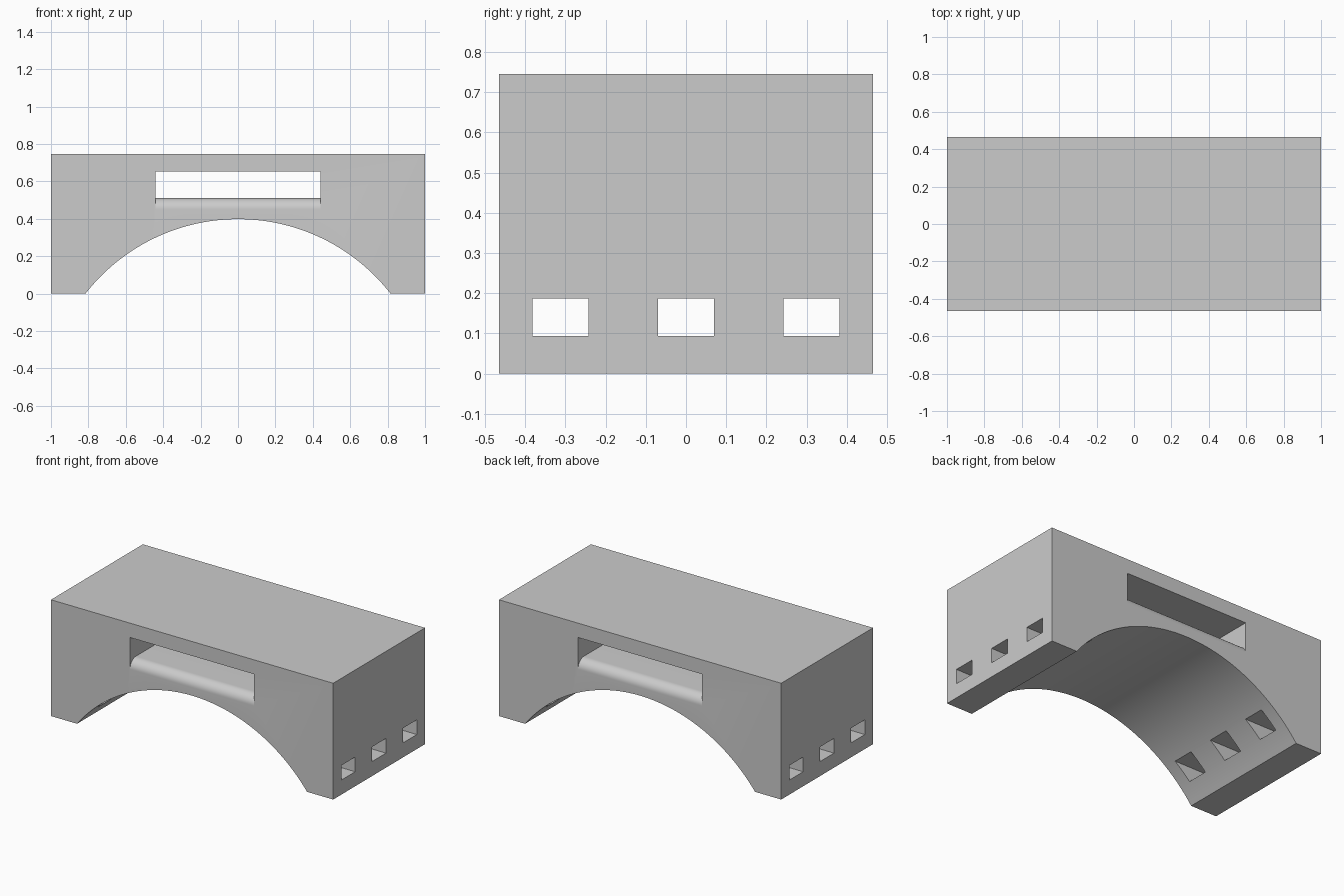
import bpy
import bmesh
from math import sin, cos, pi, asin, radians

if "Cube" in bpy.data.objects:
    bpy.data.objects.remove(bpy.data.objects["Cube"], do_unlink=True)

DEPTH = 0.465      # half depth along y
HEIGHT = 0.745
ARCH_X, ARCH_Z = 0.815, 0.398
SLOT_X, SLOT_LOW, SLOT_TOP = 0.44, 0.51, 0.653
LIP = 0.06         # rounding of the slot's lower edges

grey = bpy.data.materials.new("plain grey")
grey.use_nodes = True
grey.diffuse_color = (0.6, 0.6, 0.6, 1)
grey.node_tree.nodes["Principled BSDF"].inputs["Base Color"].default_value = (0.6, 0.6, 0.6, 1)


def prism(name, points, direction):
    """Extrude a closed outline of 3D points along a direction."""
    bm = bmesh.new()
    face = bm.faces.new([bm.verts.new(p) for p in points])
    extruded = bmesh.ops.extrude_face_region(bm, geom=[face])["geom"]
    moved = [g for g in extruded if isinstance(g, bmesh.types.BMVert)]
    bmesh.ops.translate(bm, verts=moved, vec=direction)
    bmesh.ops.recalc_face_normals(bm, faces=bm.faces)
    mesh = bpy.data.meshes.new(name)
    bm.to_mesh(mesh)
    bm.free()
    mesh.materials.append(grey)
    obj = bpy.data.objects.new(name, mesh)
    bpy.context.collection.objects.link(obj)
    return obj


def cut(target, cutter):
    """Subtract the cutter and remove it."""
    cutter.hide_render = True
    bpy.context.view_layer.objects.active = target
    mod = target.modifiers.new("cut", 'BOOLEAN')
    mod.operation = 'DIFFERENCE'
    mod.solver = 'EXACT'
    mod.object = cutter
    bpy.ops.object.modifier_apply(modifier=mod.name)
    bpy.data.objects.remove(cutter, do_unlink=True)


# Block with the arched underside
radius = (ARCH_X ** 2 + ARCH_Z ** 2) / (2 * ARCH_Z)
half = asin(ARCH_X / radius)
steps = 64
outline = [(-1, 0), (-1, HEIGHT), (1, HEIGHT), (1, 0)]
for i in range(steps + 1):
    a = half - 2 * half * i / steps
    z = ARCH_Z - radius + radius * cos(a)
    outline.append((radius * sin(a), max(z, 0)))
body = prism("arched_block", [(x, -DEPTH, z) for x, z in outline], (0, 2 * DEPTH, 0))

# Wide slot from front to back, its lower edges rounded outwards
arc = [(DEPTH - LIP + LIP * sin(t), SLOT_LOW - LIP + LIP * cos(t))
       for t in (pi / 2 * i / 12 for i in range(13))]
out = DEPTH + 0.1
right = arc + [(out, SLOT_LOW - LIP), (out, SLOT_TOP)]
section = right + [(-y, z) for y, z in reversed(right)]
cut(body, prism("slot_cutter", [(-SLOT_X, y, z) for y, z in section], (2 * SLOT_X, 0, 0)))

# Three small windows through both legs
for y in (-0.312, 0, 0.312):
    w, low, top = 0.07, 0.093, 0.187
    corners = [(y - w, low), (y + w, low), (y + w, top), (y - w, top)]
    cut(body, prism("window_cutter", [(-1.1, a, b) for a, b in corners], (2.2, 0, 0)))

# Smooth curves, sharp corners
bpy.ops.object.select_all(action='DESELECT')
body.select_set(True)
bpy.context.view_layer.objects.active = body
bpy.ops.object.shade_smooth_by_angle(angle=radians(30))
